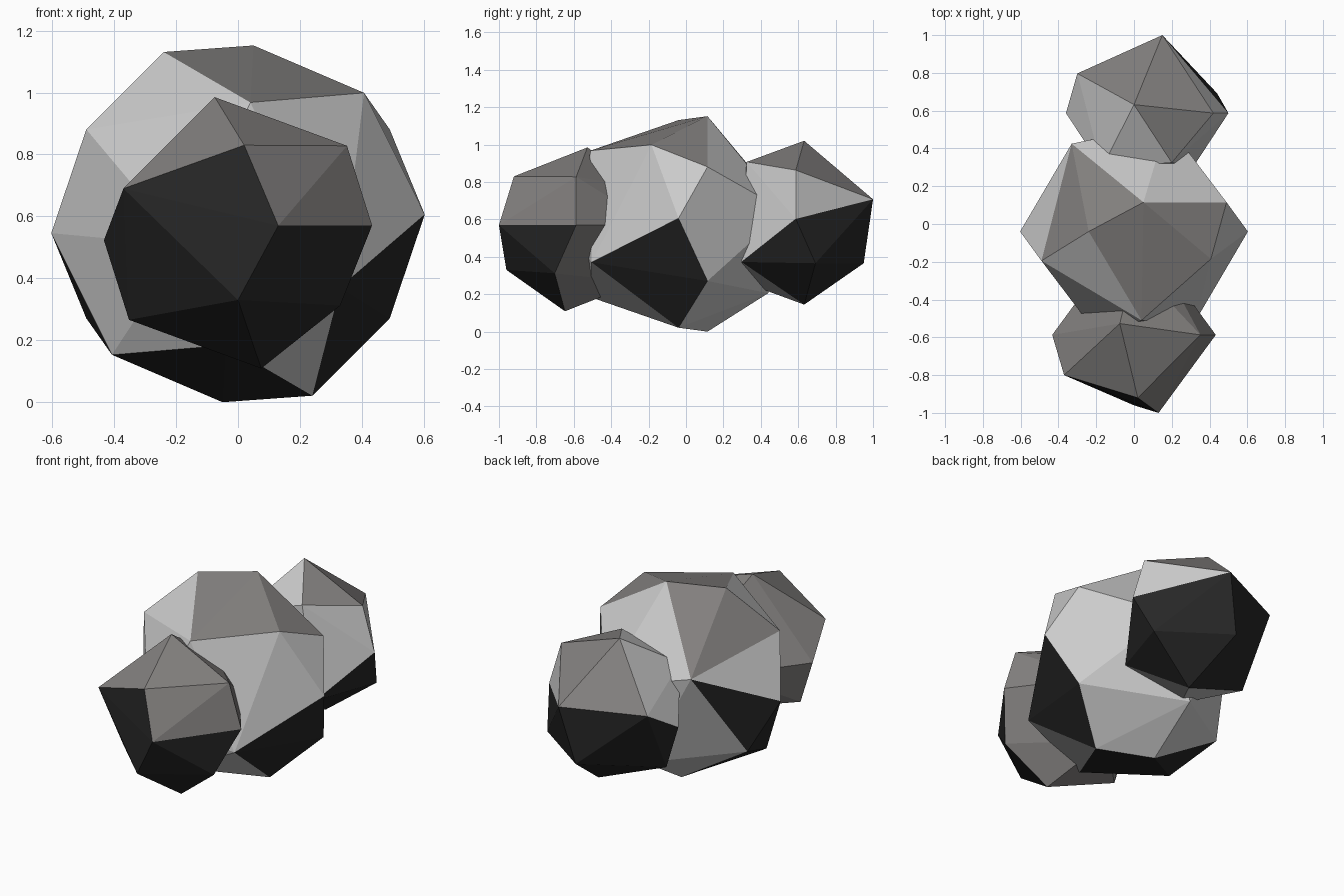
import bpy, bmesh
from mathutils import Vector

if "Cube" in bpy.data.objects:
    bpy.data.objects.remove(bpy.data.objects["Cube"])


def paint(name, colour):
    mat = bpy.data.materials.new(name)
    mat.diffuse_color = (*colour, 1)
    mat.use_nodes = True
    mat.node_tree.nodes["Principled BSDF"].inputs["Base Color"].default_value = mat.diffuse_color
    return mat


light = paint("light_grey", (0.8, 0.8, 0.8))
dark = paint("dark_grey", (0.225, 0.215, 0.21))
black = paint("black", (0.02, 0.02, 0.02))


def boulder(name, centre, opposite={}, turned={}, single={}, base=0, darks="", blacks=""):
    """Faceted convex stone with lettered corners. 'opposite' corners repeat through
    the centre and 'turned' ones by a half turn about y (copies get capital letters).
    Facets named by their corner letters are painted dark or black."""
    corners = dict(single)
    for k, (x, y, z) in opposite.items():
        corners[k], corners[k.upper()] = (x, y, z), (-x, -y, -z)
    for k, (x, y, z) in turned.items():
        corners[k], corners[k.upper()] = (x, y, z), (-x, y, -z)
    bm = bmesh.new()
    letter = {bm.verts.new(Vector(p) + Vector(centre)): k for k, p in corners.items()}
    bmesh.ops.convex_hull(bm, input=bm.verts)
    # paint the facets
    for f in bm.faces:
        f.material_index = base
        names = {letter[v] for v in f.verts}
        for index, facets in ((1, darks), (2, blacks)):
            if any(names <= set(s) for s in facets.split()):
                f.material_index = index
    bmesh.ops.delete(bm, geom=[v for v in bm.verts if not v.link_faces], context="VERTS")
    # merge nearly flat neighbours into single facets
    bmesh.ops.dissolve_limit(bm, angle_limit=0.05, verts=bm.verts, edges=bm.edges,
                             delimit={"MATERIAL"})
    bmesh.ops.recalc_face_normals(bm, faces=bm.faces)
    mesh = bpy.data.meshes.new(name)
    for mat in (light, dark, black):
        mesh.materials.append(mat)
    bm.to_mesh(mesh)
    bm.free()
    obj = bpy.data.objects.new(name, mesh)
    bpy.context.collection.objects.link(obj)
    return obj


# large middle stone
boulder("middle_stone", (0, -0.04, 0.576),
        opposite=dict(a=(0.603, 0, 0.03), b=(-0.24, 0, 0.555), c=(0.49, 0.155, -0.305),
                      d=(0.33, -0.465, -0.205), e=(0.175, 0.57, 0.07)),
        turned=dict(f=(0.05, 0.155, 0.576), g=(0.407, -0.145, 0.423),
                    h=(0.49, 0.155, 0.305), i=(0.04, -0.47, 0.392)),
        single=dict(j=(-0.03, 0.48, -0.37)),
        darks="bfgi Dbf DCb fgh", blacks="GFBI dacB DAHG FHG")

# small front stone
boulder("front_stone", (0, -0.587, 0.547),
        opposite=dict(a=(-0.075, 0.06, 0.438), b=(0.433, 0, 0.024), c=(0.352, 0, 0.281),
                      d=(0.02, -0.333, 0.283), e=(0.13, -0.413, 0.023)),
        single=dict(f=(-0.37, -0.213, 0.143), g=(0, -0.373, -0.217),
                    k=(0.33, -0.115, -0.235), l=(0.13, 0.413, 0.023),
                    m=(0, 0.373, 0.217)),
        base=1, blacks="fdeg ebkg fBCg gCA gAk")

# small back stone
boulder("back_stone", (0.07, 0.587, 0.5825),
        turned=dict(a=(-0.07, 0.045, 0.438), b=(0.43, 0, 0.02), c=(0.35, 0, 0.281),
                    d=(0.13, -0.262, 0.325), e=(0.24, -0.29, -0.21)),
        single=dict(f=(0.08, 0.413, 0.125), g=(-0.37, 0.21, 0.11),
                    h=(0.0, 0.363, -0.217), k=(0.37, 0.105, -0.217)),
        darks="afg afc acd", blacks="fbkh ebk ekA kAh fgCh hCA gBC")
